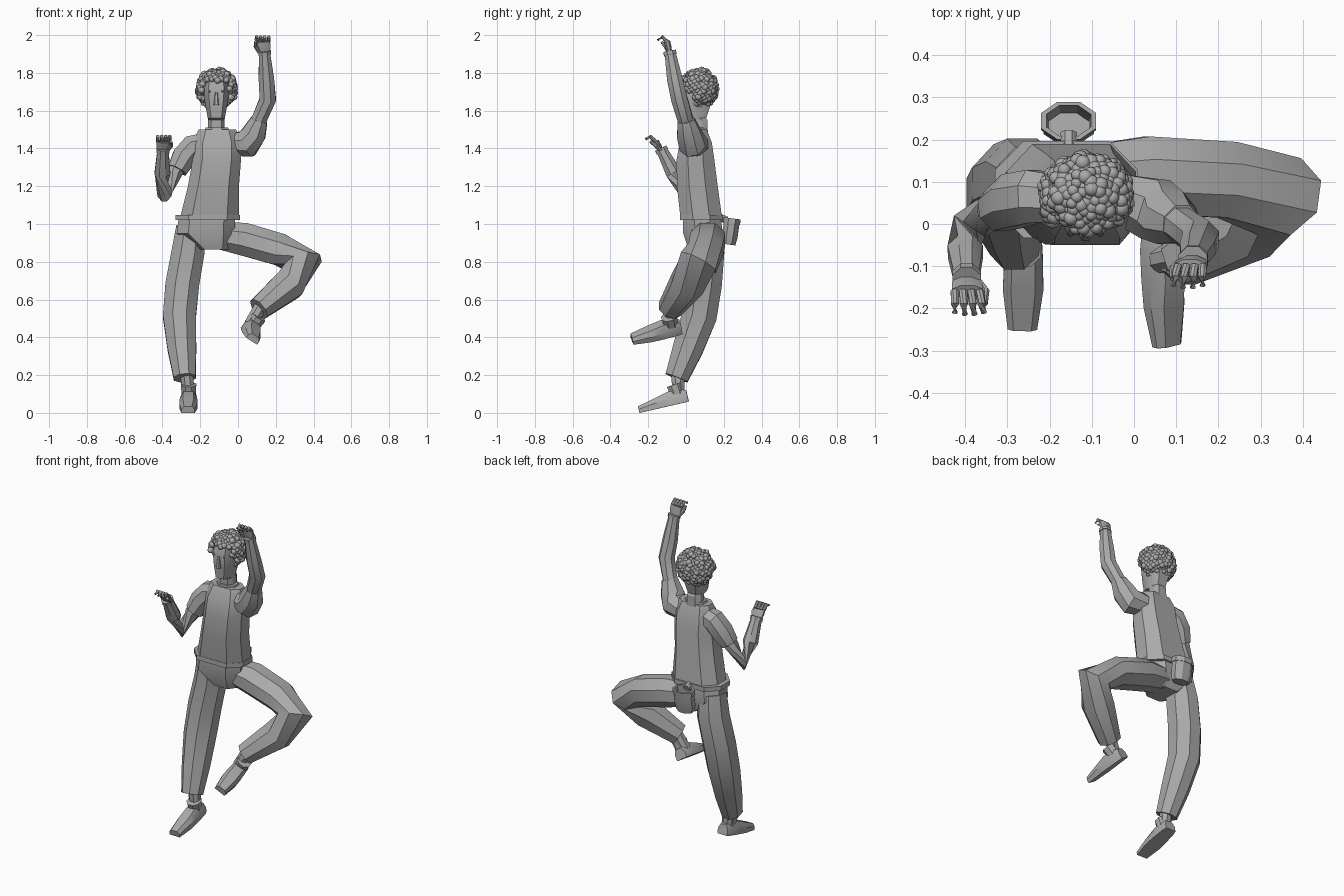
import bpy, bmesh, math, random
from mathutils import Vector, Matrix

random.seed(4)
if "Cube" in bpy.data.objects:
    bpy.data.objects.remove(bpy.data.objects["Cube"], do_unlink=True)

grey = bpy.data.materials.new("plain grey")
grey.use_nodes = True
grey.diffuse_color = (0.4, 0.4, 0.4, 1)
grey.node_tree.nodes["Principled BSDF"].inputs["Base Color"].default_value = (0.4, 0.4, 0.4, 1)

OCT = [(math.cos(math.pi * (k + .5) / 4) * 1.05, math.sin(math.pi * (k + .5) / 4) * 1.05) for k in range(8)]
BOXY = [(1, -.4), (1, .4), (.6, 1), (-.6, 1), (-1, .4), (-1, -.4), (-.6, -1), (.6, -1)]


def finish(name, bm):
    bmesh.ops.recalc_face_normals(bm, faces=bm.faces)
    mesh = bpy.data.meshes.new(name)
    bm.to_mesh(mesh)
    bm.free()
    mesh.materials.append(grey)
    ob = bpy.data.objects.new(name, mesh)
    bpy.context.collection.objects.link(ob)
    bpy.ops.object.select_all(action='DESELECT')
    ob.select_set(True)
    bpy.context.view_layer.objects.active = ob
    bpy.ops.object.shade_smooth_by_angle(angle=math.radians(30))
    return ob


def skin(bm, rings, caps=True):
    loops = [[bm.verts.new(p) for p in ring] for ring in rings]
    n = len(loops[0])
    for a, b in zip(loops, loops[1:]):
        for i in range(n):
            bm.faces.new((a[i], a[(i + 1) % n], b[(i + 1) % n], b[i]))
    if caps:
        bm.faces.new(loops[0])
        bm.faces.new(loops[-1])


def stack(name, rings, profile=BOXY):
    """Horizontal sections: x, y, z, half width, half depth."""
    bm = bmesh.new()
    skin(bm, [[(x + u * rx, y + v * ry, z) for u, v in profile] for x, y, z, rx, ry in rings])
    return finish(name, bm)


def tube(bm, path, radii, ref=(0, 1, 0), flat=1.0):
    """Eight-sided tube following a path."""
    pts = [Vector(p) for p in path]
    rings = []
    for i, p in enumerate(pts):
        t = (pts[min(i + 1, len(pts) - 1)] - pts[max(i - 1, 0)]).normalized()
        side = t.cross(Vector(ref)).normalized()
        depth = side.cross(t)
        rings.append([p + side * u * radii[i] + depth * v * radii[i] * flat for u, v in OCT])
    skin(bm, rings)


def limb(name, path, radii, ref=(0, 1, 0), flat=1.0):
    bm = bmesh.new()
    tube(bm, path, radii, ref, flat)
    return finish(name, bm)


# Torso, belt and hips
stack("shirt", [(-.15, .08, 1.04, .155, .11), (-.13, .06, 1.2, .135, .108), (-.112, .05, 1.34, .128, .1),
                (-.11, .052, 1.43, .128, .085), (-.11, .055, 1.5, .1, .055)])
stack("belt", [(-.16, .082, 1.02, .17, .115), (-.16, .082, 1.048, .17, .115)])
stack("hips", [(-.165, .085, 1.025, .15, .1), (-.17, .09, .95, .155, .105), (-.13, .09, .865, .08, .075)])
stack("collar", [(-.112, .06, 1.47, .075, .06), (-.112, .06, 1.51, .062, .052)], OCT)

# Head
stack("head", [(-.115, .07, 1.46, .046, .046), (-.115, .068, 1.55, .044, .046), (-.115, .045, 1.56, .045, .062),
               (-.115, .055, 1.64, .06, .078), (-.115, .06, 1.72, .07, .085), (-.115, .065, 1.79, .05, .06)])
stack("nose", [(-.115, -.026, 1.63, .014, .014), (-.115, -.024, 1.7, .007, .005)])
bm = bmesh.new()
for x in (-.15, -.08):
    bmesh.ops.create_uvsphere(bm, u_segments=8, v_segments=6, radius=.009,
                              matrix=Matrix.Translation((x, -.022, 1.705)))
finish("eyes", bm)

# Curly hair: small balls spread over the skull, leaving the face open
bm = bmesh.new()
COUNT = 330
for i in range(COUNT):
    h = 1 - 2 * (i + .5) / COUNT
    a = i * 2.39996
    r = math.sqrt(1 - h * h)
    grow = random.uniform(.88, 1.04)
    d = Vector((r * math.cos(a) * .1, r * math.sin(a) * .092, h * .1)) * grow
    face = d.y < -.01 and d.z < .04 and abs(d.x) < .068
    jaw = d.z < -.02 and d.y < -.02
    if face or jaw or d.z < -.09:
        continue
    bmesh.ops.create_icosphere(bm, subdivisions=2, radius=random.uniform(.013, .019),
                               matrix=Matrix.Translation(Vector((-.113, .067, 1.715)) + d))
finish("curly_hair", bm)

# Arms and sleeves
limb("left_sleeve", [(-.03, .06, 1.42), (.05, .035, 1.425), (.085, .015, 1.48), (.112, 0, 1.55)],
     [.06, .075, .066, .046])
limb("left_arm", [(.05, .03, 1.43), (.115, -.005, 1.56), (.158, -.035, 1.66), (.15, -.06, 1.77), (.14, -.085, 1.91)],
     [.045, .042, .045, .042, .03])
limb("right_sleeve", [(-.17, .06, 1.43), (-.24, .065, 1.41), (-.285, .055, 1.355), (-.322, .035, 1.285)],
     [.055, .065, .066, .054])
limb("right_arm", [(-.27, .06, 1.39), (-.335, .03, 1.27), (-.39, -.005, 1.165), (-.4, -.065, 1.27), (-.397, -.13, 1.395)],
     [.04, .042, .046, .043, .03])


def hand(name, wrist, knuckle, bend, tip, thumb_side):
    w, k, b, t = (Vector(p) for p in (wrist, knuckle, bend, tip))
    bm = bmesh.new()
    tube(bm, [w, w.lerp(k, .5), k], [.027, .037, .038], flat=.45)
    for i in range(4):
        off = Vector((.02 * (i - 1.5), 0, 0))
        reach = off * 1.15 + (t - b) * (.1 if i in (1, 2) else -.1)
        tube(bm, [k + off, b + off * 1.05, t + reach], [.01, .0095, .007])
    s = Vector((thumb_side, 0, 0))
    tube(bm, [w + s * .02, w.lerp(k, .6) + s * .042 + Vector((0, -.012, 0)), k + s * .04 + Vector((0, -.03, 0))],
         [.011, .011, .008])
    finish(name, bm)


hand("left_hand", (.14, -.085, 1.9), (.133, -.1, 1.965), (.13, -.125, 1.99), (.128, -.148, 1.975), -1)
hand("right_hand", (-.397, -.13, 1.385), (-.395, -.16, 1.437), (-.393, -.19, 1.463), (-.39, -.212, 1.45), 1)
limb("right_wristband", [(-.397, -.124, 1.382), (-.397, -.134, 1.402)], [.035, .035])
limb("left_wristband", [(.142, -.083, 1.895), (.14, -.087, 1.915)], [.035, .035])

# Trouser legs
limb("right_trouser_leg", [(-.25, .1, .98), (-.265, .11, .85), (-.295, .095, .68), (-.31, .07, .51),
                           (-.297, .01, .34), (-.282, -.05, .185)],
     [.08, .09, .092, .09, .078, .06], flat=1.06)
limb("left_trouser_leg", [(-.1, .11, .94), (.03, .115, .92), (.22, .105, .865), (.345, .065, .795),
                          (.27, .005, .68), (.11, -.085, .55)],
     [.075, .09, .088, .1, .088, .062], flat=1.06)


# Climbing shoes: sections from heel to toe with a tilted placement
def shoe(name, place):
    bm = bmesh.new()
    rings = []
    for y, top, hw in ((.0, .06, .034), (-.03, .075, .041), (-.1, .075, .046), (-.17, .058, .048), (-.268, .036, .035)):
        rings.append([(-hw, y, 0), (hw, y, 0), (hw, y, top * .55), (hw * .6, y, top), (-hw * .6, y, top), (-hw, y, top * .55)])
    skin(bm, rings)
    tube(bm, [(0, -.05, .05), (0, -.055, .105)], [.038, .042])
    bmesh.ops.transform(bm, matrix=place, verts=bm.verts)
    finish(name, bm)


def placement(loc, pitch, roll, yaw):
    rot = [Matrix.Rotation(math.radians(v), 4, ax) for v, ax in ((yaw, 'Z'), (pitch, 'X'), (roll, 'Y'))]
    return Matrix.Translation(loc) @ rot[0] @ rot[1] @ rot[2]


shoe("right_shoe", placement((-.26, .015, .06), 13, 0, -1))
shoe("left_shoe", placement((.045, -.025, .435), 12, 33, 6))
limb("right_ankle", [(-.262, -.04, .11), (-.275, -.045, .23)], [.033, .036])
limb("left_ankle", [(.065, -.085, .47), (.13, -.07, .58)], [.033, .036])

# Chalk bag: open octagonal pouch hanging behind the belt
bm = bmesh.new()
pouch = ((.86, -.14), (1, -.1), (1, -.035), (1.0, -.03), (1.08, -.03), (1.08, 0), (.88, 0), (.8, -.11))
skin(bm, [[(u * .062 * s, v * .043 * s, z) for u, v in OCT] for s, z in pouch])
bmesh.ops.transform(bm, verts=bm.verts,
                    matrix=Matrix.Translation((-.155, .245, 1.03)) @ Matrix.Rotation(math.radians(-8), 4, 'X'))
finish("chalk_bag", bm)
limb("bag_strap", [(-.155, .18, 1.035), (-.155, .215, 1.02)], [.02, .02], ref=(0, 0, 1))
